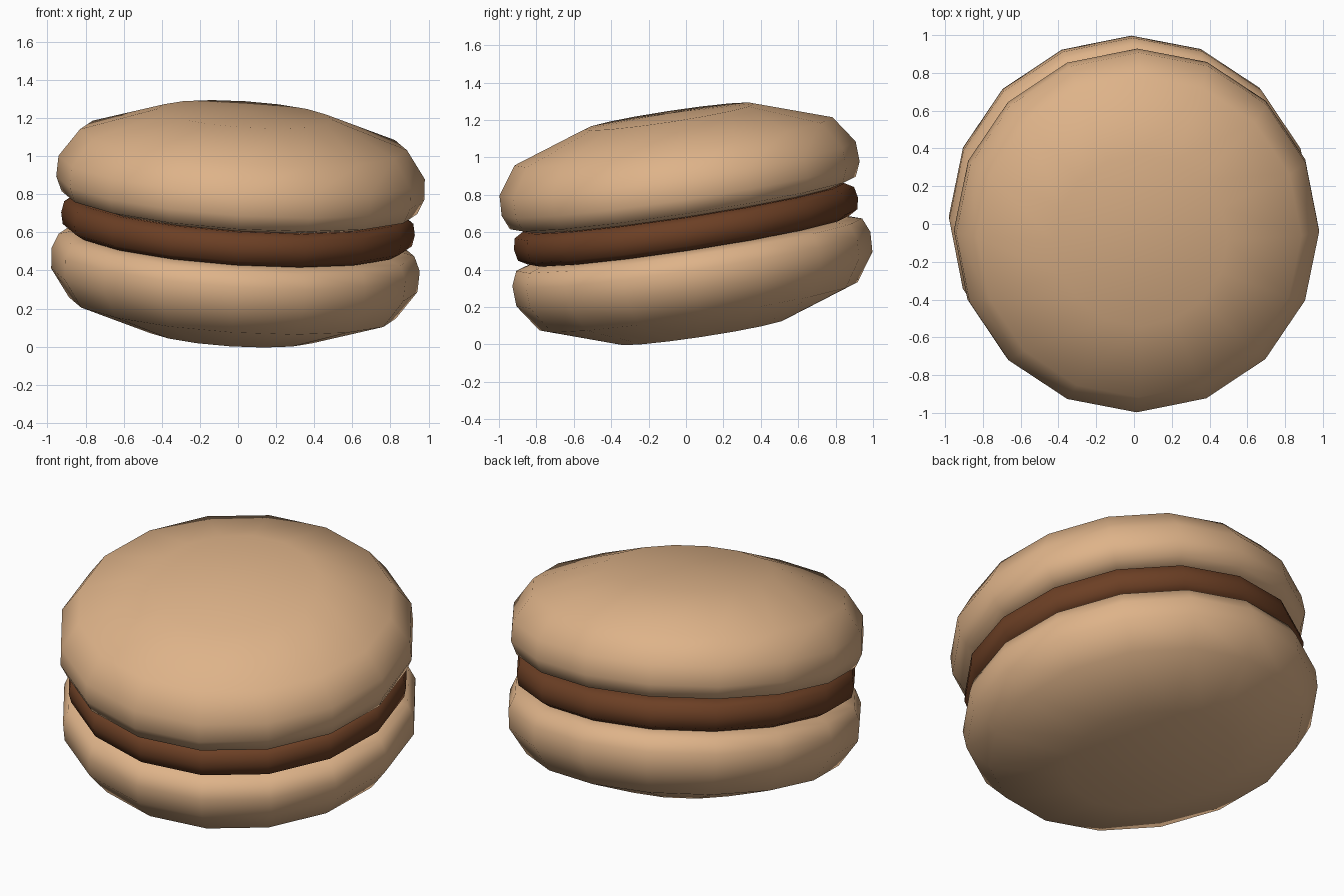
import bpy, bmesh, math
from mathutils import Vector, Matrix

if "Cube" in bpy.data.objects:
    bpy.data.objects.remove(bpy.data.objects["Cube"])

SIDES = 16
# the whole biscuit leans: higher at the back and at the left
TILT = Vector((0, 0, 1)).rotation_difference(Vector((0.065, -0.152, 1))).to_matrix().to_4x4()
PLACE = Matrix.Translation((0, 0, 0.645)) @ TILT


def material(name, rgb):
    m = bpy.data.materials.new(name)
    m.diffuse_color = (*rgb, 1)
    m.use_nodes = True
    m.node_tree.nodes["Principled BSDF"].inputs["Base Color"].default_value = m.diffuse_color
    return m


def lathe(name, profile, mat, flip=False):
    """Spin a (radius, height) profile round the tilted axis."""
    bm = bmesh.new()
    rings = []
    for r, h in profile:
        h = -h if flip else h
        if r == 0:
            rings.append([bm.verts.new((0, 0, h))] * SIDES)
        else:
            rings.append([bm.verts.new((r * math.cos(a), r * math.sin(a), h))
                          for a in (2 * math.pi * i / SIDES for i in range(SIDES))])
    for lo, hi in zip(rings, rings[1:]):
        for i in range(SIDES):
            j = (i + 1) % SIDES
            bm.faces.new(list(dict.fromkeys((lo[i], lo[j], hi[j], hi[i]))))
    bmesh.ops.recalc_face_normals(bm, faces=bm.faces[:])
    for f in bm.faces:
        f.smooth = True
    bm.transform(PLACE)
    me = bpy.data.meshes.new(name)
    bm.to_mesh(me)
    bm.free()
    me.materials.append(mat)
    ob = bpy.data.objects.new(name, me)
    bpy.context.collection.objects.link(ob)


biscuit = material("biscuit tan", (0.73, 0.45, 0.25))
chocolate = material("chocolate brown", (0.15, 0.05, 0.018))

# two mirrored biscuit shells
shell = [(0, 0.085), (0.85, 0.09), (0.935, 0.113), (0.968, 0.19),
         (0.963, 0.30), (0.86, 0.447), (0.46, 0.582), (0, 0.60)]
lathe("top_biscuit", shell, biscuit)
lathe("bottom_biscuit", shell, biscuit, flip=True)

# filling between the shells
lathe("filling", [(0, -0.088), (0.87, -0.088), (0.918, -0.06), (0.93, 0),
                  (0.918, 0.06), (0.87, 0.088), (0, 0.088)], chocolate)
